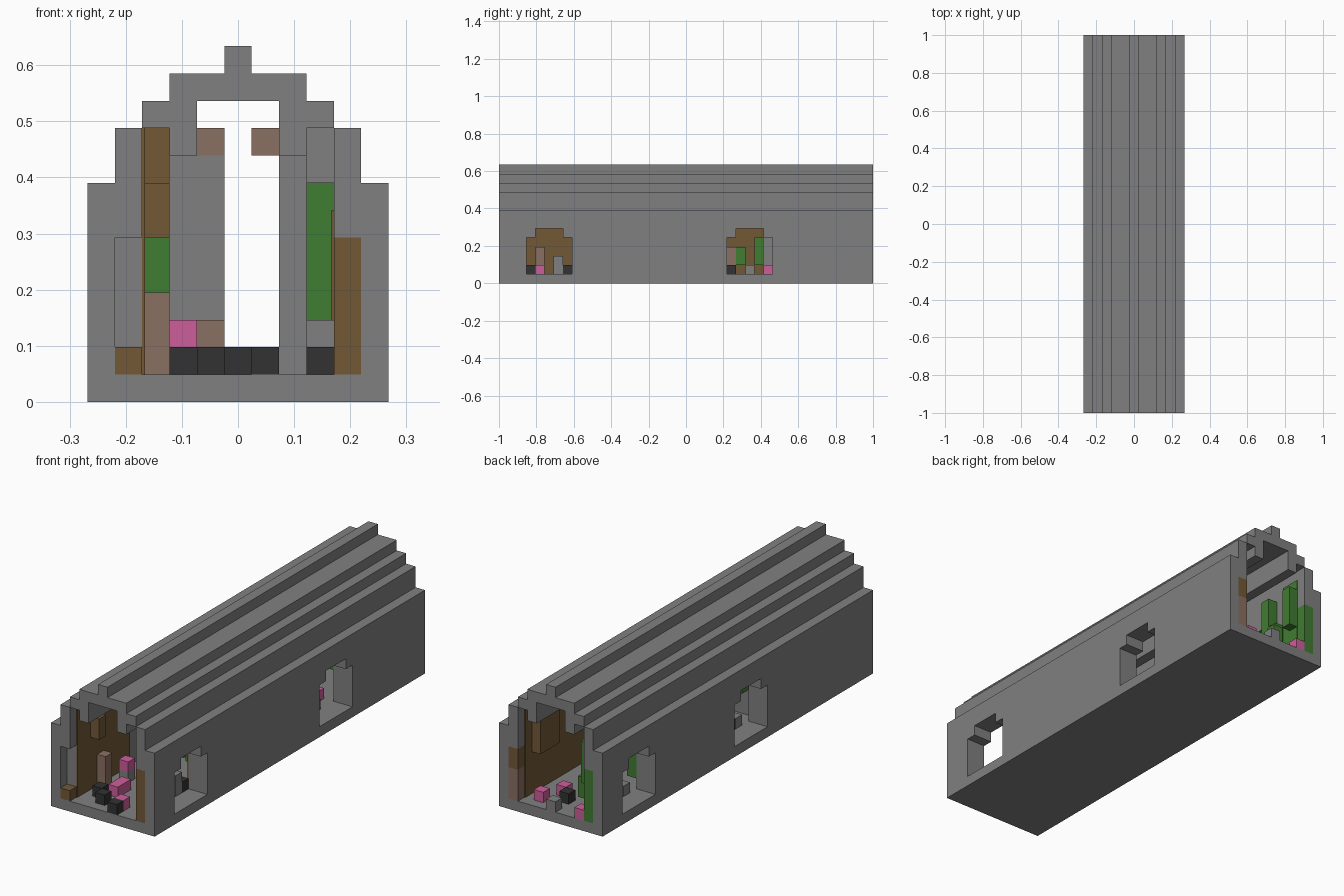
import bpy, bmesh, random

random.seed(4)
if "Cube" in bpy.data.objects:
    bpy.data.objects.remove(bpy.data.objects["Cube"])

LENGTH = 41            # blocks along y
U = 2 / LENGTH         # block size


def material(name, r, g, b):
    m = bpy.data.materials.new(name)
    m.use_nodes = True
    m.diffuse_color = (r, g, b, 1)
    m.node_tree.nodes["Principled BSDF"].inputs["Base Color"].default_value = (r, g, b, 1)
    return m


GREY = material("stone grey", .216, .216, .216)
BROWN = material("rust brown", .17, .098, .037)
GREEN = material("moss green", .051, .202, .032)
PINK = material("pink", .61, .114, .328)
BLACK = material("charcoal", .032, .032, .032)
PEACH = material("dusty clay", .254, .162, .122)


def make_object(name, bm, mat):
    bmesh.ops.recalc_face_normals(bm, faces=bm.faces)
    mesh = bpy.data.meshes.new(name)
    bm.to_mesh(mesh)
    bm.free()
    mesh.materials.append(mat)
    ob = bpy.data.objects.new(name, mesh)
    bpy.context.collection.objects.link(ob)
    return ob


def add_box(bm, i, j, k):
    """Box over block ranges; x is centred on block 0."""
    verts = bmesh.ops.create_cube(bm, size=1)["verts"]
    for v in verts:
        x = i[0] - .5 if v.co.x < 0 else i[1] + .5
        y = j[0] if v.co.y < 0 else j[1] + 1
        z = k[0] if v.co.z < 0 else k[1] + 1
        v.co = (x * U, y * U - 1, z * U)


def boxes(name, mat, *ranges):
    bm = bmesh.new()
    for r in ranges:
        add_box(bm, *[(a, a) if not isinstance(a, tuple) else a for a in r])
    return make_object(name, bm, mat)


def prism(name, mat, half, j0, j1):
    """Extrude a mirrored profile, given in blocks, along y."""
    outline = half + [(-x, z) for x, z in reversed(half)]
    bm = bmesh.new()
    face = bm.faces.new([bm.verts.new((x * U, j0 * U - 1, z * U)) for x, z in outline])
    ext = bmesh.ops.extrude_face_region(bm, geom=[face])["geom"]
    for v in ext:
        if isinstance(v, bmesh.types.BMVert):
            v.co.y = j1 * U - 1
    return make_object(name, bm, mat)


# Stepped hall shell with a hollow passage
hall = prism("hall_shell", GREY, [(5.5, 0), (5.5, 8), (4.5, 8), (4.5, 10), (3.5, 10), (3.5, 11),
                                  (2.5, 11), (2.5, 12), (.5, 12), (.5, 13)], 0, LENGTH)
cutters = [prism("passage_cutter", GREY, [(3.5, 1), (3.5, 10), (2.5, 10), (2.5, 9),
                                          (1.5, 9), (1.5, 11)], -1, LENGTH + 1)]

# Arched side openings and recesses beside both ends
for side, starts in ((1, (3, 25)), (-1, (16, 33))):
    deep = (3, 7) if side > 0 else (-7, -3)
    for j in starts:
        cutters.append(boxes("window_cutter", GREY, (deep, (j, j + 4), (1, 4))))
        cutters.append(boxes("window_top_cutter", GREY, (deep, (j + 1, j + 3), (1, 5))))
    shallow = (3, 4) if side > 0 else (-4, -3)
    for span in ((-2, 0), (LENGTH - 1, LENGTH + 1)):
        cutters.append(boxes("recess_cutter", GREY, (shallow, span, (1, 5))))

for c in cutters:
    mod = hall.modifiers.new("cut", "BOOLEAN")
    mod.operation, mod.solver, mod.object = "DIFFERENCE", "EXACT", c
shell = bpy.data.meshes.new_from_object(hall.evaluated_get(bpy.context.evaluated_depsgraph_get()))
hall.modifiers.clear()
hall.data = shell
for c in cutters:
    bpy.data.objects.remove(c)

# Cross partition with a walkway gap
boxes("partition", GREY, ((-3, -1), 14, (1, 8)), ((2, 3), 14, (1, 8)), (3, 5, (8, 9)))
boxes("partition_caps", PEACH, (-1, 14, 9), (1, 14, 9), (-1, 13, (1, 2)))

# Wall panels at the ends
boxes("front_panels", BROWN, (4, 0, (1, 5)), (-4, 0, 1), (-3, (8, 9), (6, 9)), (-3, 3, (6, 7)))
boxes("back_left_panel", PEACH, (4, 40, (1, 3)))
boxes("back_left_upper_panel", BROWN, (4, 40, (4, 5)), (3, (36, 38), (5, 9)))
boxes("back_right_panel", GREEN, (-4, 40, (1, 5)))


# Thin coloured cladding on the inner walls
def cladding(name, mat, side, j, k):
    x = (3.4 + .5, 3.5 - .5) if side > 0 else (-3.5 + .5, -3.4 - .5)
    boxes(name, mat, (x, j, k))


cladding("front_right_cladding", BROWN, -1, (1, 8), (1, 9))
cladding("front_left_cladding", BROWN, 1, (8, 12), (1, 6))
cladding("middle_right_cladding", BROWN, -1, (24, 28), (1, 5))
cladding("back_left_cladding", BROWN, 1, (31, 39), (1, 9))
cladding("back_right_cladding", GREEN, -1, (38, 39), (1, 8))
cladding("middle_left_cladding", GREEN, 1, (16, 22), (2, 7))

# Moss growing out of the walls
moss = [(3, 9, (3, 7)), (-3, 11, (4, 5)), (-3, 39, (4, 7)), (-3, 37, (1, 4)), (-3, 36, (4, 7)),
        (-2, 38, (2, 3)), (-3, (31, 32), (2, 6))]
for j in range(16, 31, 2):
    side = random.choice((-3, 3))
    k = random.randint(2, 5)
    moss.append((side, j, (k, k + random.randint(0, 2))))
boxes("moss", GREEN, *moss)

# Posts and loose blocks on the floor
boxes("clay_posts", PEACH, (-3, 4, (1, 3)), (-3, 25, (1, 3)), (-3, 28, (2, 3)))
boxes("charcoal_blocks", BLACK, (1, 0, 1), (-1, 1, 1), (-2, 2, 1), (3, 3, 1), (3, 7, 1),
      (0, 38, 1), (3, 25, 1), (-2, 35, (1, 2)), (-3, 18, 1))
boxes("pink_blocks", PINK, (1, 1, 1), (-1, 3, 1), (-2, 6, 2), (-1, 4, 1), (2, 39, 1),
      (1, 37, 1), (-3, 40, 1), (2, 29, 1), (-2, 19, 2))
boxes("stone_blocks", GREY, (0, 40, 1), (3, 6, (1, 2)), (-3, 34, 1), (-3, 17, 1),
      (3, 27, 1), (-2, 6, 1), (-2, 19, 1))
